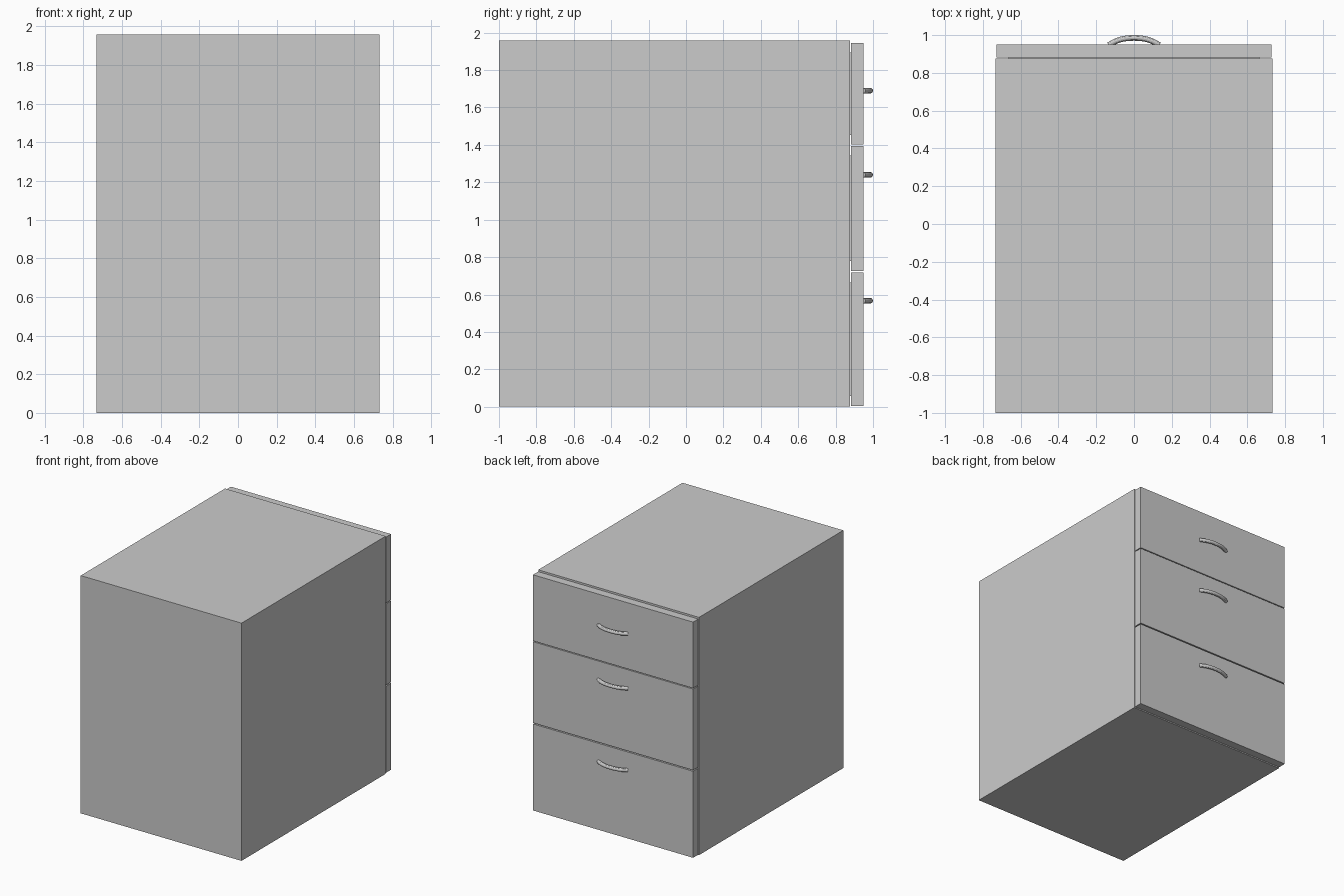
import bpy, bmesh

if "Cube" in bpy.data.objects:
    bpy.data.objects.remove(bpy.data.objects["Cube"])


def add_mesh(name, bm):
    bmesh.ops.recalc_face_normals(bm, faces=bm.faces)
    me = bpy.data.meshes.new(name)
    bm.to_mesh(me)
    bm.free()
    ob = bpy.data.objects.new(name, me)
    bpy.context.collection.objects.link(ob)
    return ob


def box(name, x, y, z, open_dir=None, wall=0.03, depth=0.0):
    """Box from (min, max) ranges; open_dir is the axis whose + face is hollowed out."""
    bm = bmesh.new()
    bmesh.ops.create_cube(bm, size=1)
    for v in bm.verts:
        for i, (a, b) in enumerate((x, y, z)):
            v.co[i] = b if v.co[i] > 0 else a
    if open_dir is not None:
        bm.normal_update()
        face = max(bm.faces, key=lambda f: f.normal[open_dir])
        bmesh.ops.inset_region(bm, faces=[face], thickness=wall)
        ext = bmesh.ops.extrude_discrete_faces(bm, faces=[face])
        for v in ext["faces"][0].verts:
            v.co[open_dir] -= depth
    return add_mesh(name, bm)


def handle(name, z):
    """Bowed round bar standing on the drawer front."""
    half, base, rise, n = 0.134, 0.947, 0.038, 24
    cu = bpy.data.curves.new(name, "CURVE")
    cu.dimensions = "3D"
    cu.bevel_depth = 0.0148
    cu.bevel_resolution = 4
    cu.use_fill_caps = True
    sp = cu.splines.new("POLY")
    sp.points.add(n)
    for i, p in enumerate(sp.points):
        t = 2 * i / n - 1
        p.co = (half * t, base + rise * (1 - abs(t) ** 2.4), z, 1)
    ob = bpy.data.objects.new(name, cu)
    bpy.context.collection.objects.link(ob)
    bpy.ops.object.select_all(action="DESELECT")
    ob.select_set(True)
    bpy.context.view_layer.objects.active = ob
    bpy.ops.object.convert(target="MESH")
    bpy.ops.object.shade_smooth_by_angle()


# Cabinet carcass, open towards the drawers
box("carcass", (-0.732, 0.732), (-1.0, 0.876), (0, 1.957), 1, 0.05, 1.82)

# Drawers: front panel, tray behind it, bowed handle
drawers = [("bottom", 0.005, 0.717, 0.567),
           ("middle", 0.726, 1.394, 1.24),
           ("top", 1.401, 1.945, 1.69)]
for label, z0, z1, hz in drawers:
    box(f"{label}_drawer_front", (-0.729, 0.729), (0.882, 0.949), (z0, z1))
    box(f"{label}_drawer_tray", (-0.665, 0.665), (-0.85, 0.883),
        (z0 + 0.052, z1 - 0.052), 2, 0.03, z1 - z0 - 0.134)
    handle(f"{label}_drawer_handle", hz)
